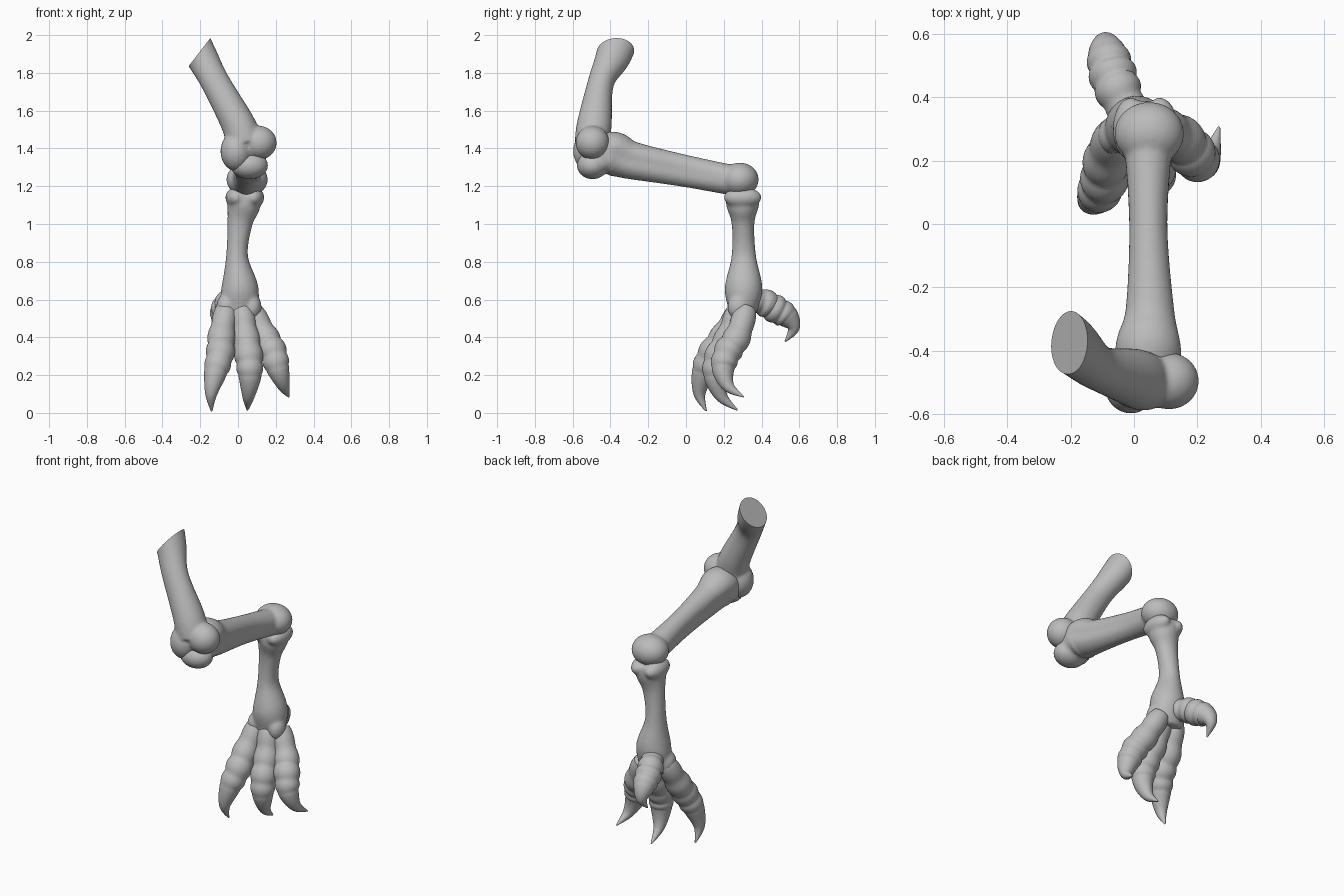
import bpy, bmesh, math
from mathutils import Vector, Matrix

if "Cube" in bpy.data.objects:
    bpy.data.objects.remove(bpy.data.objects["Cube"])

mat = bpy.data.materials.new("bone grey")
mat.diffuse_color = (0.5, 0.5, 0.5, 1)
mat.use_nodes = True
mat.node_tree.nodes["Principled BSDF"].inputs["Base Color"].default_value = mat.diffuse_color


def spline(st, n):
    """Catmull-Rom through stations (x, y, z, half width, half depth)."""
    out = []
    for i in range(len(st) - 1):
        p = [st[max(i - 1, 0)], st[i], st[i + 1], st[min(i + 2, len(st) - 1)]]
        for k in range(n):
            t = k / n
            out.append([0.5 * (2 * b + (c - a) * t + (2 * a - 5 * b + 4 * c - d) * t * t
                               + (3 * b - a - 3 * c + d) * t ** 3) for a, b, c, d in zip(*p)])
    return out + [list(st[-1])]


def loft(bm, st, n=8, sides=32, groove=0.0, knuckles=0):
    """Sweep an ellipse along the stations, with side grooves or knuckle swellings."""
    pts = spline(st, n)
    last = len(pts) - 1
    rings = []
    for i, p in enumerate(pts):
        c = Vector(p[:3])
        t = (Vector(pts[min(i + 1, last)][:3]) - Vector(pts[max(i - 1, 0)][:3])).normalized()
        u = Vector((1, 0, 0))
        u = (u - t * u.dot(t)).normalized()
        v = t.cross(u)
        f = i / last
        swell = 1.0
        if knuckles and f < 0.6:
            swell += 0.12 * (abs(math.sin(math.pi * knuckles * f / 0.6)) - 0.6)
        g = groove * math.sin(math.pi * f)
        ring = []
        for k in range(sides):
            a = 2 * math.pi * k / sides
            s = swell * (1 - g * math.exp(-(math.sin(a) / 0.35) ** 2))
            ring.append(bm.verts.new(c + u * (p[3] * s * math.cos(a)) + v * (p[4] * s * math.sin(a))))
        rings.append(ring)
    for r, q in zip(rings, rings[1:]):
        for k in range(sides):
            m = (k + 1) % sides
            bm.faces.new((r[k], r[m], q[m], q[k]))
    bm.faces.new(rings[0][::-1])
    bm.faces.new(rings[-1])


def knob(bm, x, y, z, rx, ry, rz):
    bmesh.ops.create_uvsphere(bm, u_segments=32, v_segments=20, radius=1,
                              matrix=Matrix.Translation((x, y, z)) @ Matrix.Diagonal((rx, ry, rz, 1)))


def finish(name, bm, blend=False, cut=None):
    """Make the object; optionally fuse its pieces, soften them and saw off an end."""
    bmesh.ops.recalc_face_normals(bm, faces=bm.faces)
    me = bpy.data.meshes.new(name)
    bm.to_mesh(me)
    bm.free()
    ob = bpy.data.objects.new(name, me)
    bpy.context.collection.objects.link(ob)
    if blend:
        r = ob.modifiers.new("fuse", 'REMESH')
        r.mode, r.voxel_size = 'VOXEL', 0.009
        s = ob.modifiers.new("soften", 'SMOOTH')
        s.factor, s.iterations = 0.5, 8
        baked = bpy.data.meshes.new_from_object(ob.evaluated_get(bpy.context.evaluated_depsgraph_get()))
        ob.modifiers.clear()
        ob.data = baked
    if cut:
        b = bmesh.new()
        b.from_mesh(ob.data)
        bmesh.ops.bisect_plane(b, geom=b.verts[:] + b.edges[:] + b.faces[:], plane_co=cut[0],
                               plane_no=cut[1], clear_outer=True)
        bmesh.ops.holes_fill(b, edges=[e for e in b.edges if e.is_boundary], sides=0)
        b.to_mesh(ob.data)
        b.free()
    ob.data.materials.clear()
    ob.data.materials.append(mat)
    bpy.ops.object.select_all(action='DESELECT')
    ob.select_set(True)
    bpy.context.view_layer.objects.active = ob
    bpy.ops.object.shade_smooth_by_angle(angle=math.radians(40))


# Upper bone with sawn top and two condyles
bm = bmesh.new()
loft(bm, [(-.31, -.31, 2.12, .09, .11), (-.2, -.38, 1.9, .085, .095), (-.12, -.45, 1.75, .077, .07),
          (0, -.485, 1.53, .09, .092), (.035, -.5, 1.42, .1, .09)])
knob(bm, .11, -.495, 1.43, .095, .09, .09)
knob(bm, -.01, -.51, 1.385, .083, .088, .105)
finish("upper_bone", bm, True, (Vector((-.2, -.37, 1.915)), Vector((-.79, 0, .61))))

# Middle bone with grooved shaft and rounded joint heads
bm = bmesh.new()
loft(bm, [(.05, -.5, 1.31, .085, .065), (.045, -.4, 1.37, .115, .118), (.05, -.28, 1.335, .087, .1),
          (.045, 0, 1.28, .066, .085), (.045, .28, 1.225, .08, .08)], n=10, groove=.14)
knob(bm, .06, -.495, 1.31, .1, .083, .073)
knob(bm, .048, .285, 1.235, .11, .1, .09)
finish("middle_bone", bm, True)

# Lower bone with twin upper lobes and three toe knuckles
bm = bmesh.new()
loft(bm, [(.035, .3, 1.17, .08, .085), (.03, .3, 1.1, .088, .087), (.01, .302, 1.0, .066, .06),
          (-.005, .306, .83, .058, .065), (.01, .305, .65, .1, .1), (0, .3, .5, .09, .06)])
for x in (-.01, .082):
    knob(bm, x, .3, 1.14, .057, .1, .055)
for x in (-.065, .01, .075):
    knob(bm, x, .28, .56, .05, .06, .07)
finish("lower_bone", bm, True)

# Toes: knuckled digits that share one taper, from root to claw tip
taper = (.056, .07, .073, .06, .032, .004)


def toe(name, *path):
    bm = bmesh.new()
    loft(bm, [(*p, r, r) for p, r in zip(path, taper)], n=10, knuckles=4)
    finish(name, bm)


toe("left_toe", (-.06, .29, .56), (-.085, .21, .42), (-.095, .135, .31),
    (-.12, .09, .21), (-.142, .072, .1), (-.14, .107, .01))
toe("middle_toe", (.02, .28, .56), (.04, .23, .41), (.058, .17, .29),
    (.063, .155, .19), (.055, .19, .085), (.05, .272, .015))
toe("right_toe", (.07, .32, .55), (.14, .275, .41), (.185, .22, .32),
    (.212, .197, .23), (.243, .225, .14), (.268, .305, .085))
toe("back_toe", (-.01, .34, .6), (-.045, .41, .585), (-.07, .48, .545),
    (-.085, .54, .505), (-.092, .568, .445), (-.1, .525, .378))
